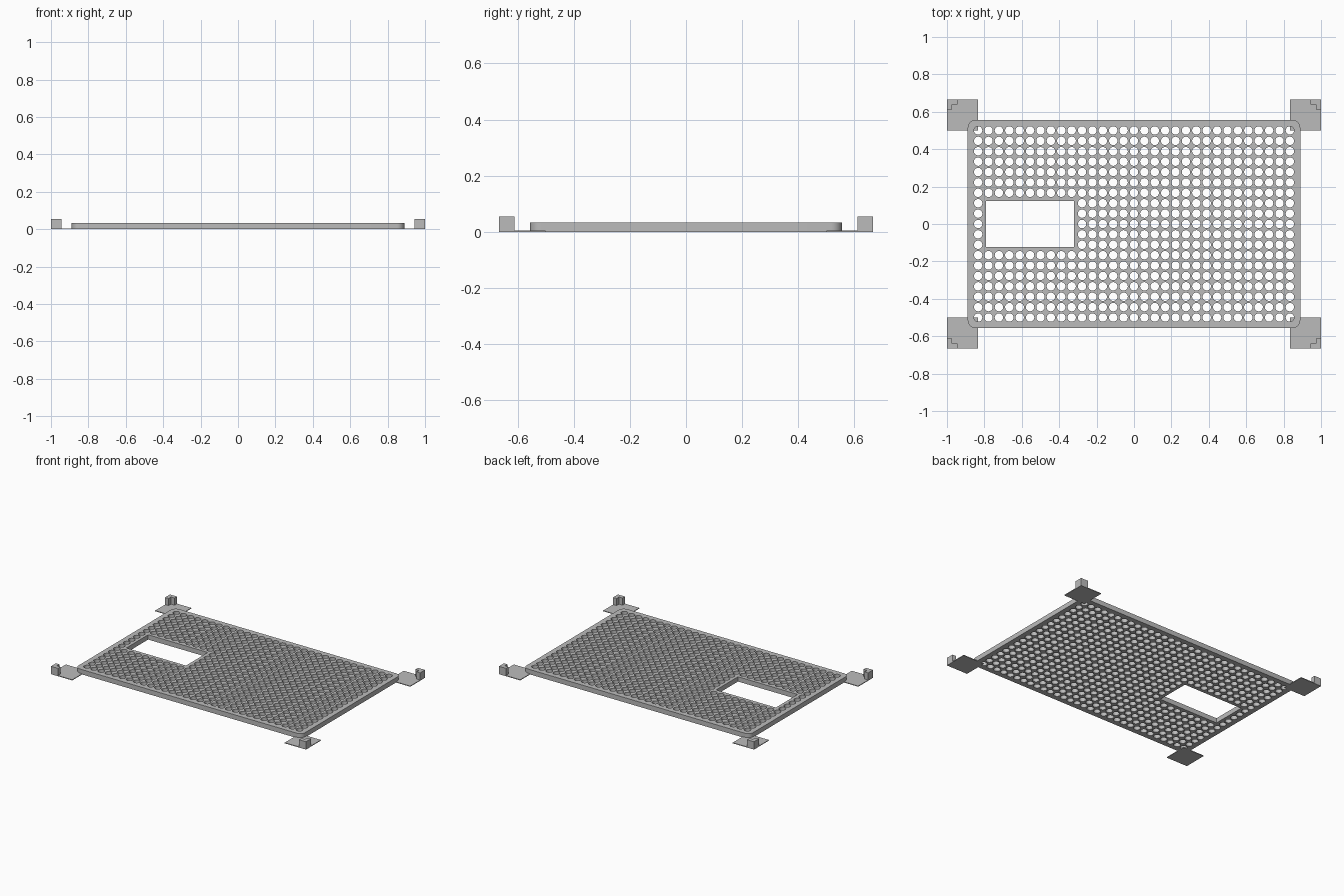
import bpy, bmesh
from math import cos, sin, pi

default = bpy.data.objects.get("Cube")
if default:
    bpy.data.objects.remove(default, do_unlink=True)

PITCH = 1 / 18
COLS, ROWS = 31, 19
HOLE_R = 0.0225
PLATE_H = 0.034
HALF_X, HALF_Y = 16 * PITCH, 10 * PITCH
CORNER_R = 0.04

grey = bpy.data.materials.new("plain grey")
grey.use_nodes = True
colour = (0.5, 0.5, 0.5, 1)
grey.diffuse_color = colour
grey.node_tree.nodes["Principled BSDF"].inputs["Base Color"].default_value = colour


def arc(cx, cy, r, start, end, steps):
    return [(cx + r * cos(start + (end - start) * i / steps),
             cy + r * sin(start + (end - start) * i / steps)) for i in range(steps + 1)]


def slab(name, outlines, bottom, top):
    """Extrude flat outlines; inner outlines become holes."""
    curve = bpy.data.curves.new(name, 'CURVE')
    curve.dimensions = '2D'
    curve.fill_mode = 'BOTH'
    curve.extrude = (top - bottom) / 2
    for points in outlines:
        spline = curve.splines.new('POLY')
        spline.points.add(len(points) - 1)
        for p, (x, y) in zip(spline.points, points):
            p.co = (x, y, 0, 1)
        spline.use_cyclic_u = True
    temp = bpy.data.objects.new(name + " outline", curve)
    bpy.context.scene.collection.objects.link(temp)
    graph = bpy.context.evaluated_depsgraph_get()
    mesh = bpy.data.meshes.new_from_object(temp.evaluated_get(graph))
    bpy.data.objects.remove(temp, do_unlink=True)
    bpy.data.curves.remove(curve)

    bm = bmesh.new()
    bm.from_mesh(mesh)
    bmesh.ops.remove_doubles(bm, verts=bm.verts, dist=0.0001)
    bmesh.ops.translate(bm, verts=bm.verts, vec=(0, 0, (top + bottom) / 2))
    bmesh.ops.recalc_face_normals(bm, faces=bm.faces)
    bm.to_mesh(mesh)
    bm.free()
    mesh.name = name
    mesh.materials.clear()
    mesh.materials.append(grey)
    obj = bpy.data.objects.new(name, mesh)
    bpy.context.scene.collection.objects.link(obj)
    bpy.ops.object.select_all(action='DESELECT')
    obj.select_set(True)
    bpy.context.view_layer.objects.active = obj
    bpy.ops.object.shade_smooth_by_angle(angle=pi / 6)
    return obj


# Perforated plate: rounded rim, rectangular opening, grid of round holes
rim = []
for i, (sx, sy) in enumerate([(1, 1), (-1, 1), (-1, -1), (1, -1)]):
    rim += arc(sx * (HALF_X - CORNER_R), sy * (HALF_Y - CORNER_R), CORNER_R,
               i * pi / 2, (i + 1) * pi / 2, 8)
x0, x1, y0 = -0.79, -0.322, 0.122
opening = [(x0, -y0), (x1, -y0), (x1, y0), (x0, y0)]
outlines = [rim, opening]
for c in range(COLS):
    for r in range(ROWS):
        x, y = (c - COLS // 2) * PITCH, (r - ROWS // 2) * PITCH
        if x0 < x < x1 and -y0 < y < y0:
            continue
        outlines.append(arc(x, y, HOLE_R, 0, 2 * pi, 24)[:-1])
slab("perforated_plate", outlines, 0, PLATE_H)

# Corner pads, each with an L-shaped stop on its outer corner
X, Y = 1.0, 12 * PITCH
PAD, STOP = 3 * PITCH, PITCH
for side, sx in (("right", -1), ("left", 1)):
    for end, sy in (("front", -1), ("back", 1)):
        def place(points):
            return [(sx * (X - u), sy * (Y - v)) for u, v in points]
        slab(f"{end}_{side}_pad",
             [place([(0, 0), (PAD, 0), (PAD, PAD), (0, PAD)])], 0, 0.005)
        half = STOP / 2
        slab(f"{end}_{side}_stop",
             [place([(0, 0), (STOP, 0), (STOP, half), (half, half),
                     (half, STOP), (0, STOP)])], 0, STOP)
